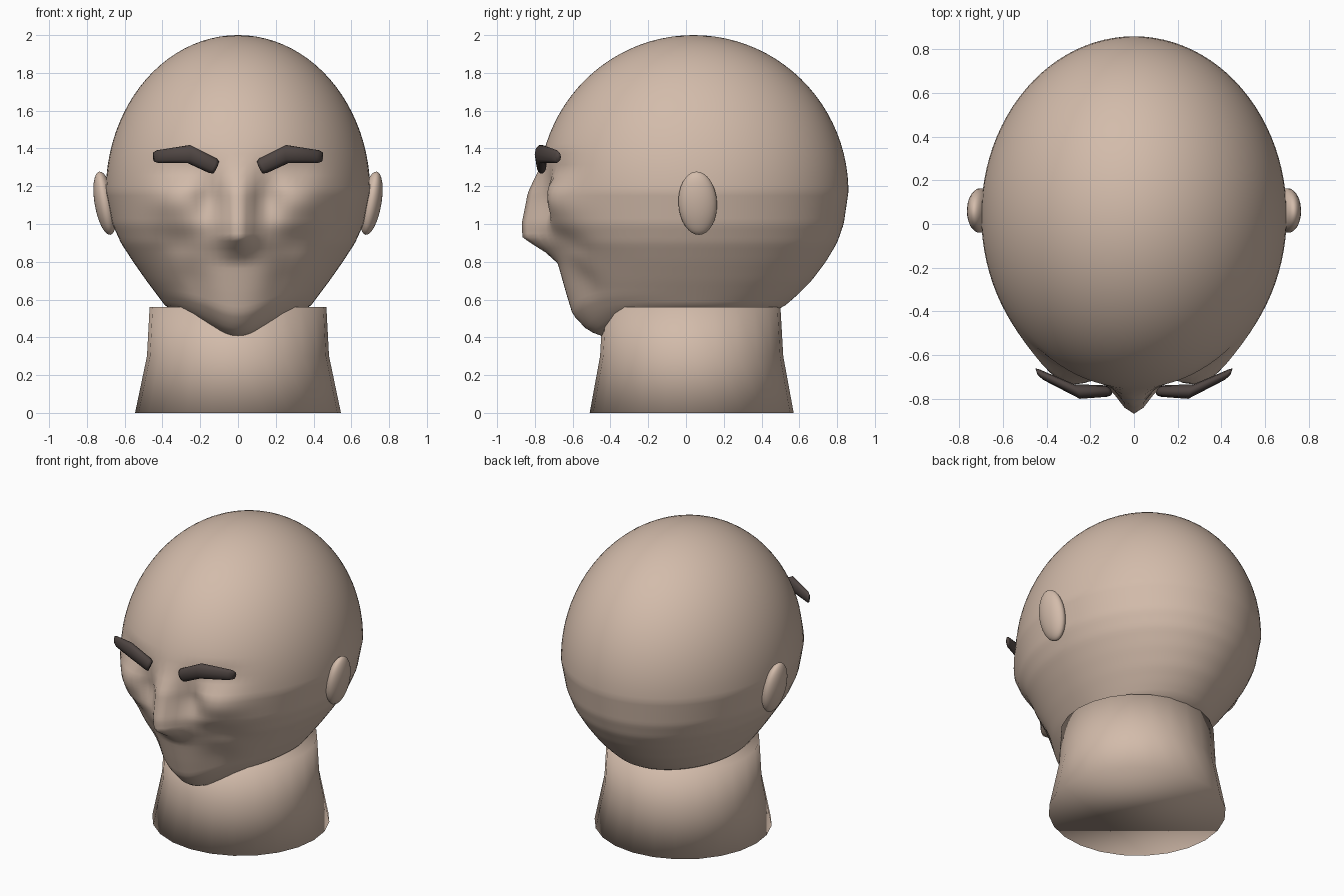
import bpy, bmesh, math
from mathutils import Vector

default = bpy.data.objects.get("Cube")
if default:
    bpy.data.objects.remove(default, do_unlink=True)


def material(name, rgb):
    m = bpy.data.materials.new(name)
    m.use_nodes = True
    m.diffuse_color = (*rgb, 1)
    m.node_tree.nodes["Principled BSDF"].inputs["Base Color"].default_value = (*rgb, 1)
    return m


skin = material("skin", (0.65, 0.5, 0.405))
brow_hair = material("dark brow", (0.078, 0.06, 0.055))


def interp(z, table):
    """Linear lookup in rows (z, values...) sorted by falling z."""
    if z >= table[0][0]:
        return table[0][1:]
    for a, b in zip(table, table[1:]):
        if z >= b[0]:
            t = (a[0] - z) / (a[0] - b[0])
            return tuple(p + (q - p) * t for p, q in zip(a[1:], b[1:]))
    return table[-1][1:]


def loft(name, rings, mat, poles=(None, None)):
    """Skin closed rings; each end gets a pole point or a flat cap."""
    bm = bmesh.new()
    loops = [[bm.verts.new(p) for p in ring] for ring in rings]
    n = len(loops[0])
    for a, b in zip(loops, loops[1:]):
        for i in range(n):
            bm.faces.new((a[i], a[(i + 1) % n], b[(i + 1) % n], b[i]))
    for loop, pole in zip((loops[0], loops[-1]), poles):
        if pole is None:
            bm.faces.new(loop)
        else:
            tip = bm.verts.new(pole)
            for i in range(n):
                bm.faces.new((loop[i], loop[(i + 1) % n], tip))
    bmesh.ops.recalc_face_normals(bm, faces=bm.faces)
    mesh = bpy.data.meshes.new(name)
    bm.to_mesh(mesh)
    bm.free()
    for f in mesh.polygons:
        f.use_smooth = True
    mesh.materials.append(mat)
    ob = bpy.data.objects.new(name, mesh)
    bpy.context.collection.objects.link(ob)
    return ob


# Head: egg-shaped skull over a tapering jaw
MID, CY = 1.17, 0.04
# height, half width, front y, back y
JAW = [(MID, 0.70, -0.78, 0.86), (1.0, 0.665, -0.765, 0.835), (0.9, 0.62, -0.73, 0.80),
       (0.8, 0.555, -0.675, 0.74), (0.7, 0.485, -0.635, 0.665), (0.62, 0.425, -0.60, 0.585),
       (0.56, 0.38, -0.52, 0.515), (0.53, 0.31, -0.44, 0.44)]
NOSE = [(1.3, 0), (1.16, 0.06), (0.93, 0.125), (0.81, 0)]
# Face relief: x, z, spread x, spread z, push forward
RELIEF = [(0.15, 1.14, 0.07, 0.13, -0.06), (0.30, 1.29, 0.13, 0.05, -0.035),
          (0.36, 1.12, 0.12, 0.10, 0.045), (0.30, 0.90, 0.12, 0.07, -0.03),
          (0.24, 0.72, 0.08, 0.10, -0.025)]


def bell(d, spread):
    return math.exp(-(d / spread) ** 2)


def head_point(z, a):
    if z > MID:
        s = math.sqrt(max(0, 1 - ((z - MID) / 0.83) ** 2))
        w, front, back = 0.70 * s, CY - 0.82 * s, CY + 0.82 * s
    else:
        w, front, back = interp(z, JAW)
    x, c = w * math.sin(a), math.cos(a)
    y = CY + c * ((back - CY) if c > 0 else (CY - front))
    if c < 0:
        y -= interp(z, NOSE)[0] * bell(x, 0.085)
        for rx, rz, sx, sz, push in RELIEF:
            y -= push * bell(abs(x) - rx, sx) * bell(z - rz, sz) * min(1, -2 * c)
        # chin dips below the jaw line
        t = min(1, max(0, (0.85 - z) / 0.29))
        z -= 0.125 * t * bell(x, 0.2) * min(1, -1.5 * c)
    return x, y, z


SEG = 96
levels = [MID + 0.83 * math.cos(math.radians(d)) for d in range(4, 90, 4)]
levels += [MID - 0.02 * i for i in range(33)]
loft("head", [[head_point(z, math.tau * i / SEG) for i in range(SEG)] for z in levels],
     skin, ((0, CY, 2.0), (0, 0, 0.54)))

# Neck: flared column
neck_rows = [(0, 0.545, 0.54), (0.3, 0.482, 0.485), (0.56, 0.468, 0.47)]
loft("neck", [[(rx * math.sin(math.tau * i / 24), 0.03 + ry * math.cos(math.tau * i / 24), z)
               for i in range(24)] for z, rx, ry in neck_rows], skin)

# Brow sections: centre, half height, half depth, lean of the section
BROW = [((0.118, -0.765, 1.30), 0.038, 0.022, 0.42), ((0.135, -0.765, 1.31), 0.045, 0.027, 0.40),
        ((0.26, -0.768, 1.37), 0.05, 0.033, 0.08), ((0.425, -0.69, 1.357), 0.035, 0.024, -0.06),
        ((0.445, -0.678, 1.355), 0.026, 0.016, -0.06)]


def brow_ring(side, centre, high, deep, lean):
    ring = []
    for i in range(10):
        a = math.tau * i / 10
        up, out = high * math.sin(a), deep * math.cos(a)
        offset = Vector((-up * math.sin(lean) + out * 0.35, out, up * math.cos(lean)))
        p = Vector(centre) + offset
        ring.append((side * p.x, p.y, p.z))
    return ring


for side, label in ((1, "left"), (-1, "right")):
    brow = loft(label + "_eyebrow", [brow_ring(side, *row) for row in BROW], brow_hair)

    # Ears: flattened ovals leaning outward at the top
    bpy.ops.mesh.primitive_uv_sphere_add(
        segments=32, ring_count=16, radius=1, location=(side * 0.705, 0.062, 1.11),
        rotation=(math.radians(3), side * math.radians(10), 0))
    ear = bpy.context.object
    ear.name = label + "_ear"
    ear.scale = (0.054, 0.102, 0.17)
    ear.data.materials.append(skin)
    bpy.ops.object.shade_smooth()
